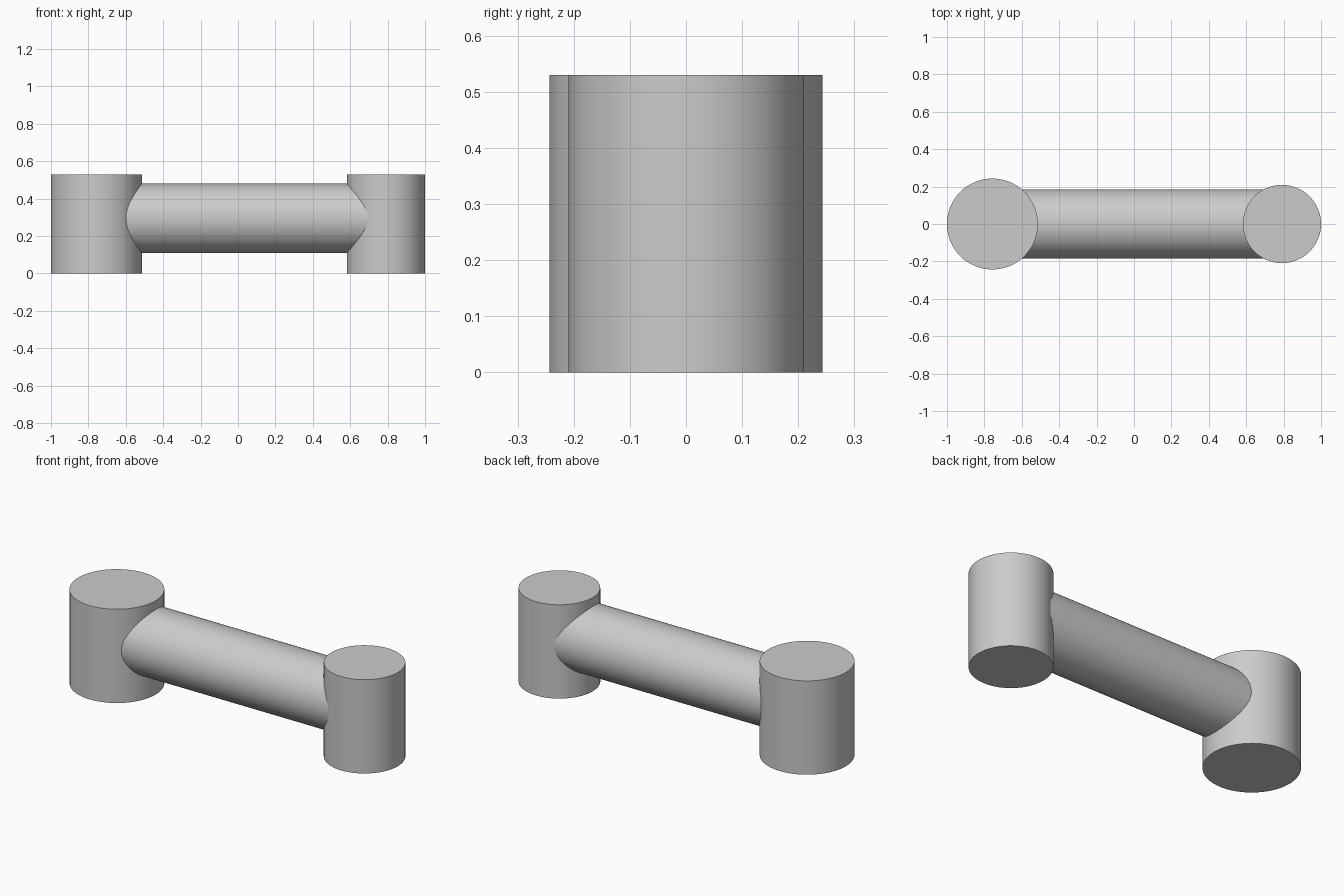
import bpy
import math

cube = bpy.data.objects.get("Cube")
if cube:
    bpy.data.objects.remove(cube, do_unlink=True)

# Single plain grey finish
grey = bpy.data.materials.new("plain_grey")
grey.use_nodes = True
colour = (0.6, 0.6, 0.6, 1.0)
grey.diffuse_color = colour
grey.node_tree.nodes["Principled BSDF"].inputs["Base Color"].default_value = colour


def cylinder(name, radius, length, location, rotation=(0, 0, 0)):
    bpy.ops.mesh.primitive_cylinder_add(vertices=64, radius=radius, depth=length,
                                        location=location, rotation=rotation)
    part = bpy.context.object
    part.name = name
    part.data.materials.append(grey)
    bpy.ops.object.shade_smooth_by_angle(angle=math.radians(30))
    return part


HEIGHT = 0.53
BIG_RADIUS, SMALL_RADIUS, BAR_RADIUS = 0.243, 0.209, 0.185
big_x = -1 + BIG_RADIUS
small_x = 1 - SMALL_RADIUS

# Upright end posts
cylinder("large_post", BIG_RADIUS, HEIGHT, (big_x, 0, HEIGHT / 2))
cylinder("small_post", SMALL_RADIUS, HEIGHT, (small_x, 0, HEIGHT / 2))

# Horizontal bar running between the post axes
cylinder("connecting_bar", BAR_RADIUS, small_x - big_x,
         ((big_x + small_x) / 2, 0, 0.295), (0, math.pi / 2, 0))
